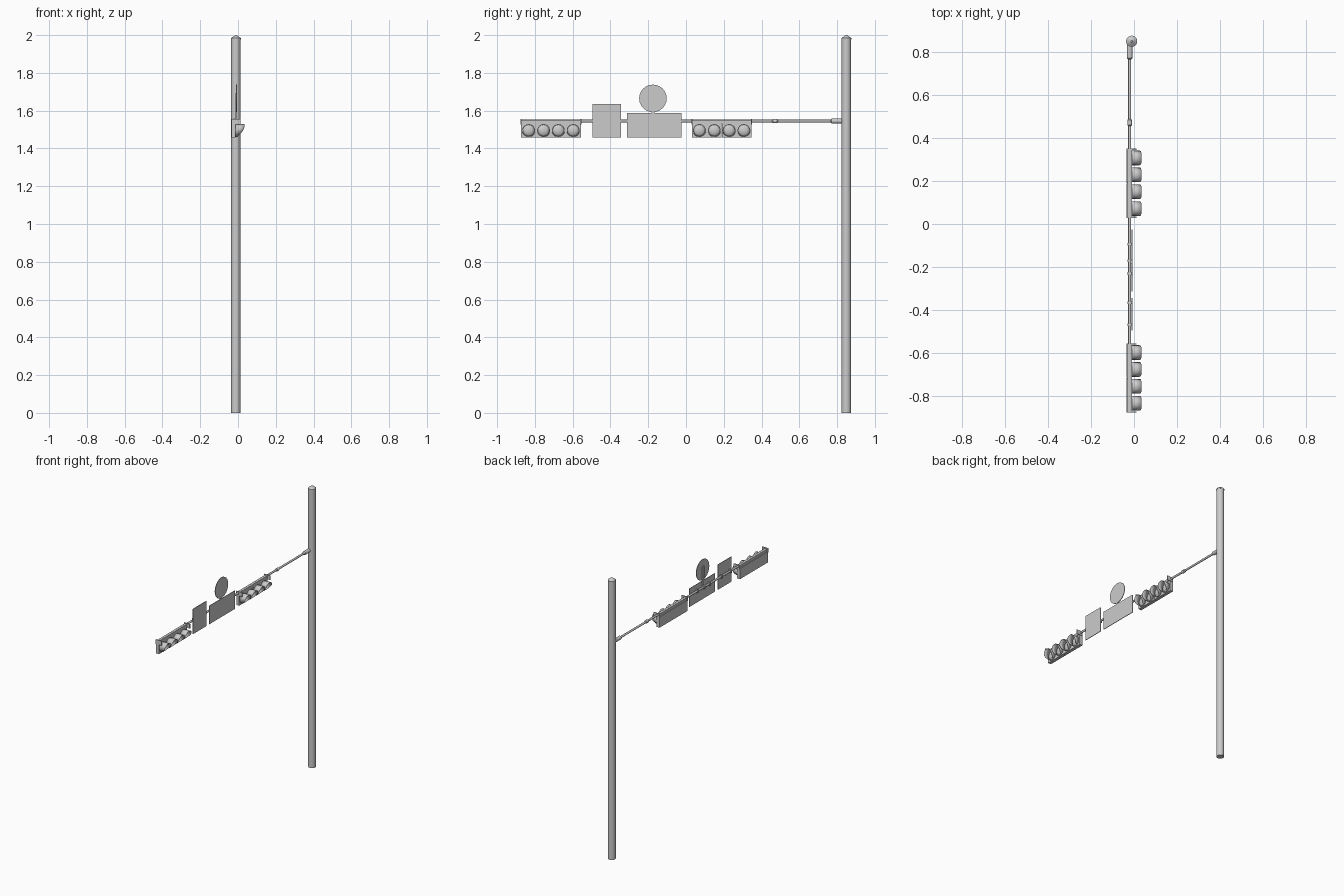
import bpy, bmesh, math
from mathutils import Matrix

if "Cube" in bpy.data.objects:
    bpy.data.objects.remove(bpy.data.objects["Cube"])

ARM_X, ARM_Z = -0.020, 1.545
POLE_X, POLE_Y = -0.011, 0.849


def finish(name, bm, smooth=False):
    bmesh.ops.recalc_face_normals(bm, faces=bm.faces)
    me = bpy.data.meshes.new(name)
    bm.to_mesh(me)
    bm.free()
    ob = bpy.data.objects.new(name, me)
    bpy.context.collection.objects.link(ob)
    if smooth:
        bpy.ops.object.select_all(action='DESELECT')
        bpy.context.view_layer.objects.active = ob
        ob.select_set(True)
        bpy.ops.object.shade_smooth_by_angle(angle=math.radians(35))
    return ob


def box(name, x, y, z):
    """Box from (min, max) ranges."""
    bm = bmesh.new()
    bmesh.ops.create_cube(bm, size=1)
    for v in bm.verts:
        v.co = [r[0] + (c + 0.5) * (r[1] - r[0]) for c, r in zip(v.co, (x, y, z))]
    return finish(name, bm)


def lathe(name, profile, matrix, sides=16):
    """Closed solid of revolution about local z from (radius, height) points."""
    bm = bmesh.new()
    rings = []
    for r, h in profile:
        rings.append([bm.verts.new((r * math.cos(a), r * math.sin(a), h))
                      for a in (2 * math.pi * i / sides for i in range(sides))])
    for a, b in zip(rings, rings[1:]):
        for i in range(sides):
            j = (i + 1) % sides
            bm.faces.new((a[i], a[j], b[j], b[i]))
    bm.faces.new(rings[0])
    bm.faces.new(rings[-1])
    bm.transform(matrix)
    return finish(name, bm, True)


def along_y(x, z):
    return Matrix.Translation((x, 0, z)) @ Matrix.Rotation(-math.pi / 2, 4, 'X')


def along_x(y, z):
    return Matrix.Translation((0, y, z)) @ Matrix.Rotation(math.pi / 2, 4, 'Y')


def visor(name, y, z, r=0.034, sides=24):
    """Hood open at the front, long on top and cut back underneath."""
    bm = bmesh.new()
    back, front = [], []
    for i in range(sides):
        a = 2 * math.pi * i / sides
        s, c = math.sin(a), math.cos(a)
        back.append(bm.verts.new((-0.013, y + r * c, z + r * s)))
        front.append(bm.verts.new((0.026 + 0.0195 * s - 0.0115 * s * s,
                                   y + r * c, z + r * s)))
    for i in range(sides):
        j = (i + 1) % sides
        bm.faces.new((back[i], back[j], front[j], front[i]))
    ob = finish(name, bm, True)
    mod = ob.modifiers.new("thickness", 'SOLIDIFY')
    mod.thickness = 0.002
    mod.offset = -1


def signal(prefix, y0):
    """Horizontal four-lamp signal head hanging under the arm."""
    length, gap = 0.316, 0.001
    mid = y0 + length / 2
    # housing in two halves with a seam
    for n, (a, b) in enumerate(((y0, mid - gap), (mid + gap, y0 + length))):
        box(f"{prefix}_housing_{n}", (-0.035, -0.012), (a, b), (1.457, 1.533))
    # mounting rail and end brackets
    box(prefix + "_rail", (-0.030, -0.010), (y0, y0 + length), (1.532, 1.551))
    for n, y in enumerate((y0, y0 + length)):
        box(f"{prefix}_end_bracket_{n}", (-0.035, 0.012),
            (y - 0.003, y + 0.003), (1.526, 1.557))
    # lenses and visors
    for i in range(4):
        y = mid + (i - 1.5) * 0.0785
        lathe(f"{prefix}_lens_{i}",
              [(0.031, -0.013), (0.030, -0.009), (0.025, -0.004),
               (0.015, 0.0), (0.004, 0.0015)], along_x(y, 1.495), 24)
        visor(f"{prefix}_visor_{i}", y, 1.495)


# upright pole with a pointed cap
lathe("pole", [(0.025, 0), (0.025, 1.98)], Matrix.Translation((POLE_X, POLE_Y, 0)), 20)
lathe("pole_cap", [(0.026, 1.977), (0.026, 1.984), (0.004, 2.0)],
      Matrix.Translation((POLE_X, POLE_Y, 0)), 20)

# horizontal arm, stepped at the collar and the pole socket
lathe("arm", [(0.007, -0.87), (0.007, 0.455), (0.011, 0.460), (0.011, 0.482),
              (0.007, 0.487), (0.007, 0.765), (0.013, 0.771), (0.013, 0.84)],
      along_y(ARM_X, ARM_Z))

signal("outer_signal", -0.873)
signal("inner_signal", 0.031)

# sign panels
SIGN_X = (-0.011, -0.007)
box("tall_sign", SIGN_X, (-0.495, -0.344), (1.457, 1.635))
box("wide_sign", SIGN_X, (-0.313, -0.025), (1.457, 1.587))
lathe("round_sign", [(0.073, -0.010), (0.073, -0.006)], along_x(-0.175, 1.665), 24)

# bracket carrying the round sign
box("round_sign_post", (-0.016, -0.010), (-0.183, -0.167), (1.540, 1.690))

# clamps holding the signs to the arm
for n, y in enumerate((-0.468, -0.365, -0.23, -0.17, -0.095)):
    box(f"sign_clamp_{n}", (-0.031, -0.010), (y - 0.006, y + 0.006), (1.535, 1.555))
